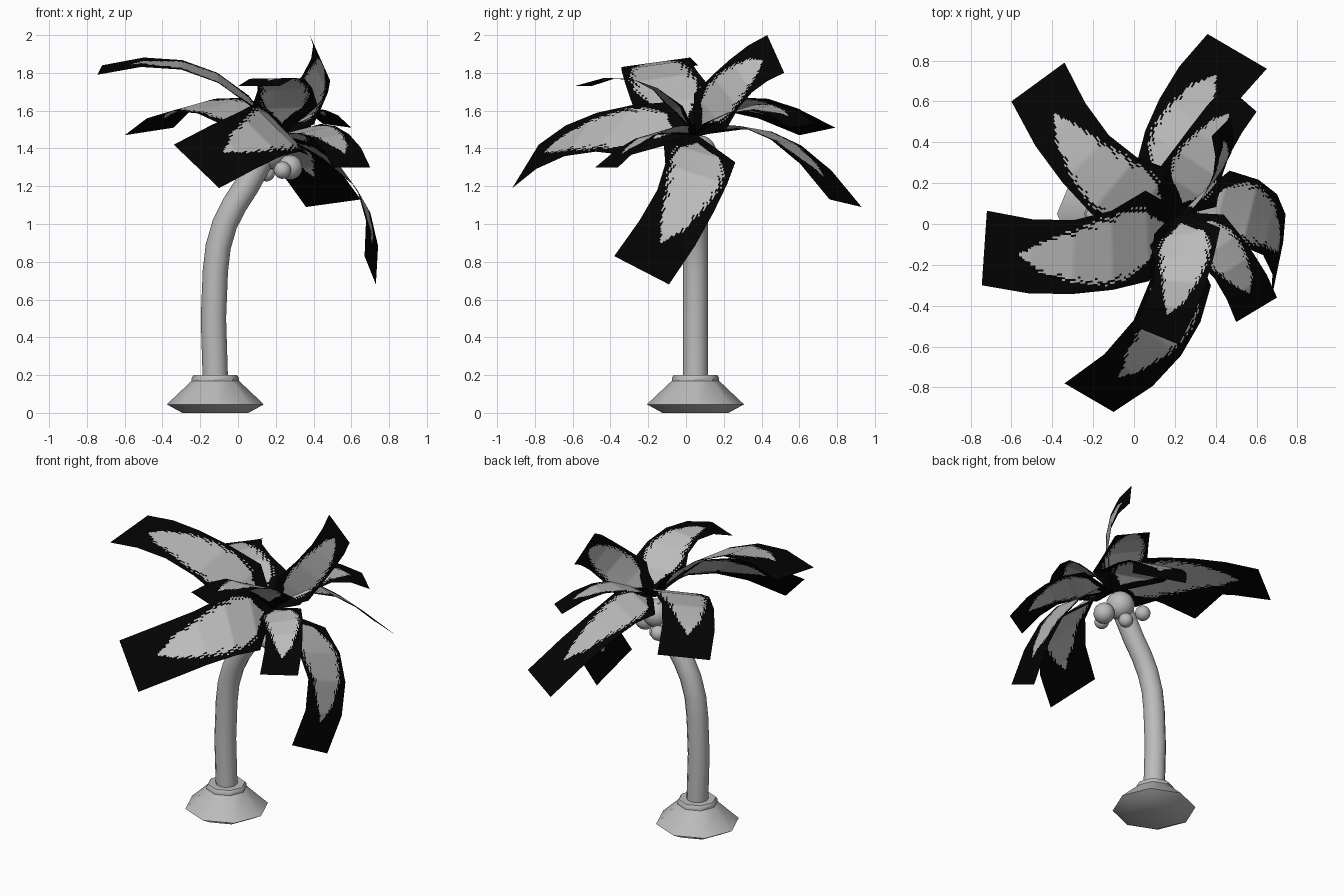
import bpy, bmesh, math
from mathutils import Vector

if "Cube" in bpy.data.objects:
    bpy.data.objects.remove(bpy.data.objects["Cube"])


def material(name, v):
    m = bpy.data.materials.new(name)
    m.diffuse_color = (v, v, v, 1)
    m.use_nodes = True
    m.node_tree.nodes["Principled BSDF"].inputs["Base Color"].default_value = m.diffuse_color
    return m


GREY = material("light_grey", 0.5)
BLACK = material("black", 0.001)


def add_object(name, bm, mats):
    for f in bm.faces:
        f.smooth = True
    me = bpy.data.meshes.new(name)
    bm.to_mesh(me)
    bm.free()
    me.set_sharp_from_angle(angle=math.radians(42))
    for m in mats:
        me.materials.append(m)
    ob = bpy.data.objects.new(name, me)
    bpy.context.collection.objects.link(ob)
    return ob


def tube(name, rings, sides):
    """Skin rings given as (x, z, radius, tilt); all lie on the plane y = 0.05."""
    bm = bmesh.new()
    loops = []
    for x, z, r, tilt in rings:
        u = Vector((math.cos(tilt), 0, -math.sin(tilt)))
        c = Vector((x, 0.05, z))
        angles = [2 * math.pi * i / sides for i in range(sides)]
        loops.append([bm.verts.new(c + r * (math.cos(a) * u + math.sin(a) * Vector((0, 1, 0))))
                      for a in angles])
    for lo, hi in zip(loops, loops[1:]):
        for i in range(sides):
            j = (i + 1) % sides
            bm.faces.new((lo[i], lo[j], hi[j], hi[i]))
    bm.faces.new(loops[0][::-1])
    bm.faces.new(loops[-1])
    return add_object(name, bm, [GREY])


# Octagonal base with rim
tube("base", [(-0.12, 0, 0.175, 0), (-0.12, 0.045, 0.257, 0), (-0.12, 0.17, 0.125, 0),
              (-0.12, 0.185, 0.125, 0), (-0.12, 0.2, 0.115, 0)], 8)

# Bent trunk
path = [(-0.12, 0.18), (-0.13, 0.5), (-0.12, 0.75), (-0.105, 0.88), (-0.07, 1.0),
        (-0.02, 1.1), (0.045, 1.2), (0.11, 1.32), (0.18, 1.44)]
rings = []
for i, (x, z) in enumerate(path):
    a, b = path[max(i - 1, 0)], path[min(i + 1, len(path) - 1)]
    rings.append((x, z, 0.067, math.atan2(b[0] - a[0], b[1] - a[1])))
tube("trunk", rings, 12)

# Coconuts under the crown
for i, (x, y, z, r) in enumerate([(0.17, 0.07, 1.38, 0.09), (0.275, 0.04, 1.30, 0.066),
                                  (0.235, -0.03, 1.285, 0.046), (0.08, 0.18, 1.31, 0.048),
                                  (0.15, 0.1, 1.27, 0.045)]):
    bm = bmesh.new()
    bmesh.ops.create_uvsphere(bm, u_segments=16, v_segments=10, radius=r)
    bmesh.ops.translate(bm, verts=bm.verts, vec=(x, y, z))
    add_object(f"coconut_{i + 1}", bm, [GREY])

# Fronds: bent cards meeting at one root, with a feathered grey leaf on black
ROOT = Vector((0.22, 0.05, 1.47))
BENDS, SUB, COLS = 5, 16, 40
OUTLINE = [(0.08, 0), (0.2, 0.6), (0.33, 0.85), (0.48, 0.86), (0.62, 0.68), (0.75, 0.44), (0.85, 0)]


def leaf_width(t):
    for (t0, w0), (t1, w1) in zip(OUTLINE, OUTLINE[1:]):
        if t0 <= t < t1:
            return w0 + (w1 - w0) * (t - t0) / (t1 - t0)
    return 0


def is_leaf(t, v):
    # slanted streaks alternate between long and short
    phase = (t - 0.45 * abs(v)) * 15 + (0.4 if v > 0 else 0)
    depth = 0.34 if int(phase + 50) % 2 else 0.22
    return abs(v) < leaf_width(t) * (1.06 - depth * (1 - phase % 1))


def frond(name, mid_a, mid_b, tip_a, tip_b):
    ma, mb, ta, tb = map(Vector, (mid_a, mid_b, tip_a, tip_b))
    mc, tc, mh, th = (ma + mb) / 2, (ta + tb) / 2, (ma - mb) / 2, (ta - tb) / 2

    def row(t):
        c = ROOT * (2 * t - 1) * (t - 1) + mc * 4 * t * (1 - t) + tc * t * (2 * t - 1)
        h = (mh + (th - mh) * (2 * t - 1)) * min(1, 0.08 + t / 0.2) * (1 + 0.8 * max(0, 0.5 - t))
        return c, h

    key = [row(k / BENDS) for k in range(BENDS + 1)]
    bm = bmesh.new()
    grid = []
    n = BENDS * SUB
    for i in range(n + 1):
        k = min(i // SUB, BENDS - 1)
        s = i / SUB - k
        c, h = key[k][0].lerp(key[k + 1][0], s), key[k][1].lerp(key[k + 1][1], s)
        grid.append([bm.verts.new(c + h * (2 * j / COLS - 1)) for j in range(COLS + 1)])
    for i in range(n):
        for j in range(COLS):
            f = bm.faces.new((grid[i][j], grid[i][j + 1], grid[i + 1][j + 1], grid[i + 1][j]))
            f.material_index = int(is_leaf((i + 0.5) / n, 2 * (j + 0.5) / COLS - 1))
            f.normal_update()
    if sum(f.normal.z for f in bm.faces) < 0:
        bmesh.ops.reverse_faces(bm, faces=bm.faces)
    add_object(name, bm, [BLACK, GREY])


frond("frond_back_left", (-0.28, 0.13, 1.60), (-0.06, 0.37, 1.67), (-0.6, 0.6, 1.47), (-0.34, 0.79, 1.51))
frond("frond_left", (-0.2, -0.33, 1.79), (-0.2, 0.03, 1.84), (-0.745, -0.3, 1.79), (-0.72, 0.065, 1.84))
frond("frond_front_left", (0.05, -0.38, 1.61), (0.28, -0.56, 1.38), (-0.34, -0.78, 1.42), (-0.1, -0.92, 1.19))
frond("frond_back_low", (0.09, 0.53, 1.46), (0.38, 0.37, 1.49), (0.36, 0.93, 1.09), (0.65, 0.76, 1.13))
frond("frond_upright", (0.37, 0.19, 1.83), (0.46, 0.31, 1.66), (0.38, 0.43, 2.0), (0.47, 0.52, 1.8))
frond("frond_back_right", (0.24, 0.42, 1.64), (0.44, 0.28, 1.60), (0.45, 0.68, 1.53), (0.6, 0.55, 1.51))
frond("frond_front_right", (0.55, -0.1, 1.5), (0.36, -0.22, 1.47), (0.7, -0.36, 1.3), (0.5, -0.48, 1.3))
frond("frond_right_low", (0.66, 0.18, 1.14), (0.59, -0.12, 1.25), (0.73, -0.09, 0.68), (0.67, -0.38, 0.83))
frond("frond_front_high", (0.37, -0.22, 1.75), (0.11, -0.22, 1.74), (0.22, -0.59, 1.73), (0.0, -0.5, 1.73))
